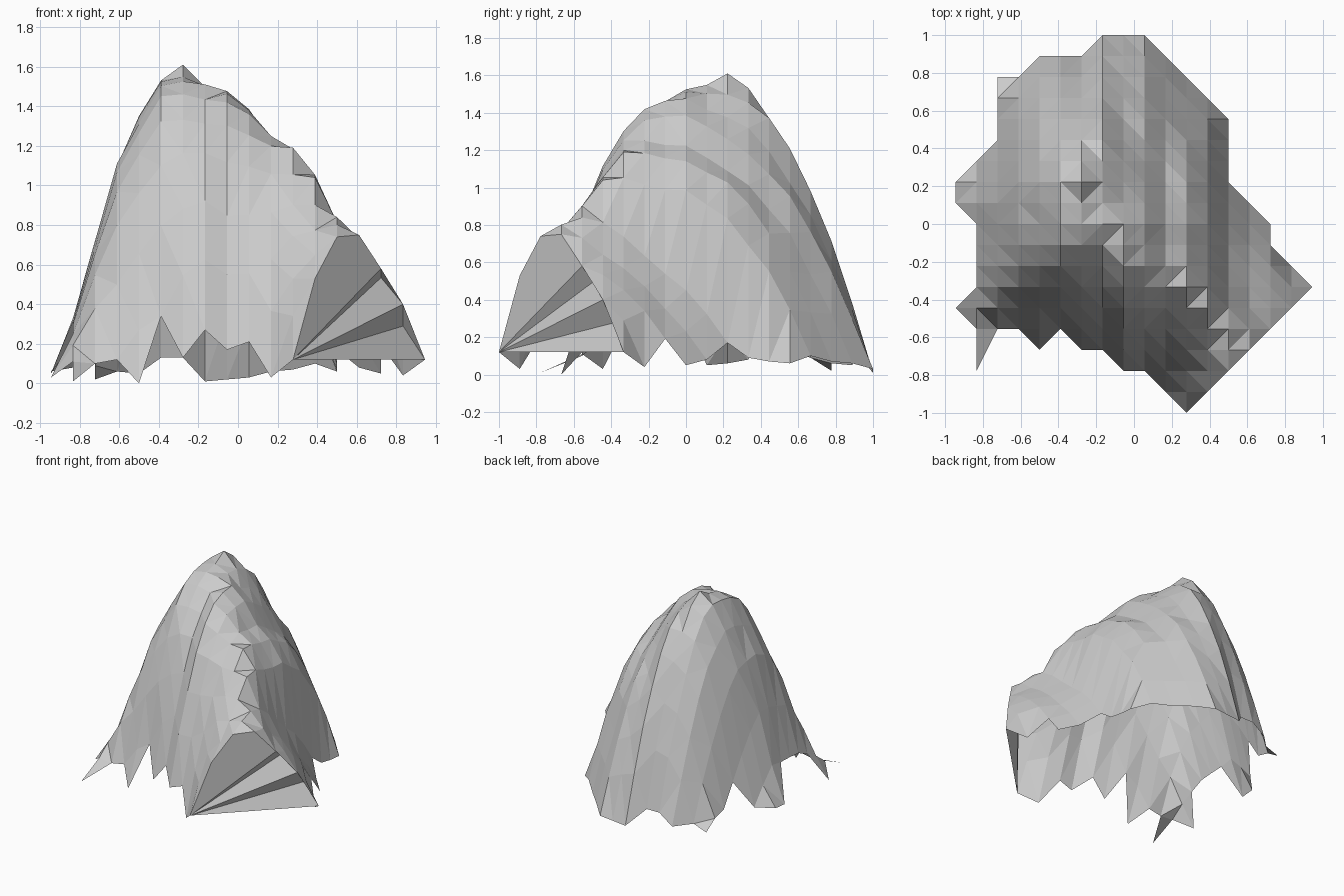
import bpy, random

if "Cube" in bpy.data.objects:
    bpy.data.objects.remove(bpy.data.objects["Cube"])

random.seed(4)

# One profile per column, left to right, rows counted in ninths of a unit:
# (front row, front z, crest row, crest z, back row, back z)
COLUMNS = [
    (1, .05, 2, .06, 2, .03), (-5, .11, 1, .33, 3, .08), (-5, .10, 1, .72, 5, .12),
    (-5, .12, 1.5, 1.11, 7, .06), (-5, .27, 2, 1.35, 8, .05), (-5, .34, 2, 1.53, 8, .13),
    (-6, .13, 2, 1.56, 8, .13), (-6, .27, 1.5, 1.52, 9, .01), (-7, .17, -.5, 1.46, 9, .02),
    (-7, .21, -1.5, 1.38, 9, .03), (-8, .03, -2.5, 1.25, 8, .06), (-9, .12, -3, 1.19, 7, .07),
    (-8, .53, -4, 1.04, 6, .10), (-7, .74, -5, .84, 2, .17), (-6, .75, -6, .75, 1, .08),
    (-5, .58, -5, .58, 0, .05), (-4, .40, -4, .40, -2, .04), (-3, .12, -3, .12, -3, .12),
]

verts, faces, index = [], [], {}


def point(i, j, z):
    index[i, j] = len(verts)
    verts.append(((i - 8.5) / 9, j / 9, z))


def height(i, j):
    yf, zf, yc, zc, yb, zb = COLUMNS[i]
    if j <= yc:
        edge, rim, power = yf, zf, max(1, min(3, 4.5 - .3 * i))
    else:
        edge, rim, power = yb, zb, (1 + .15 * i if i < 13 else 1.5)
    t = abs(j - yc) / abs(edge - yc) if edge != yc else 0
    rough = random.uniform(-.02, .02) if 0.05 < t < 0.95 else 0
    peak = .05 if (i, j) == (6, 2) else 0
    return rim + (zc - rim) * (1 - t ** power) + rough + peak


# Domed slopes on a regular grid
for i, col in enumerate(COLUMNS):
    for j in range(col[0], col[4] + 1):
        point(i, j, height(i, j))

# Ragged tips and low rim points at the back corners
for i, j, z in [(0, -4, .03), (1, -7, .01), (4, -6, 0), (2, 6, .09), (2, 7, .02),
                (13, 3, .09), (13, 4, .07), (13, 5, .06)]:
    point(i, j, z)

# Two triangles per full cell, one where the outline cuts a corner
for i in range(17):
    for j in range(-9, 9):
        ring = [(i, j), (i + 1, j), (i + 1, j + 1), (i, j + 1)]
        c = [index[k] for k in ring if k in index]
        if len(c) == 4:
            a, b, d, e = c
            # split along the flatter diagonal
            if abs(verts[a][2] - verts[d][2]) < abs(verts[b][2] - verts[e][2]):
                faces += [(a, b, d), (a, d, e)]
            else:
                faces += [(a, b, e), (b, d, e)]
        elif len(c) == 3:
            faces.append(tuple(c))
faces.append(tuple(index[k] for k in [(1, -7), (2, -5), (1, -5)]))

# Fan-shaped cliff closing the front right cut
chain = [(12, -8), (13, -7), (14, -6), (15, -5), (15, -4), (16, -4), (16, -3), (17, -3)]
for a, b in zip(chain, chain[1:]):
    faces.append((index[11, -9], index[b], index[a]))

mesh = bpy.data.meshes.new("mountain")
mesh.from_pydata(verts, [], faces)
mesh.update()
bpy.context.collection.objects.link(bpy.data.objects.new("mountain", mesh))
